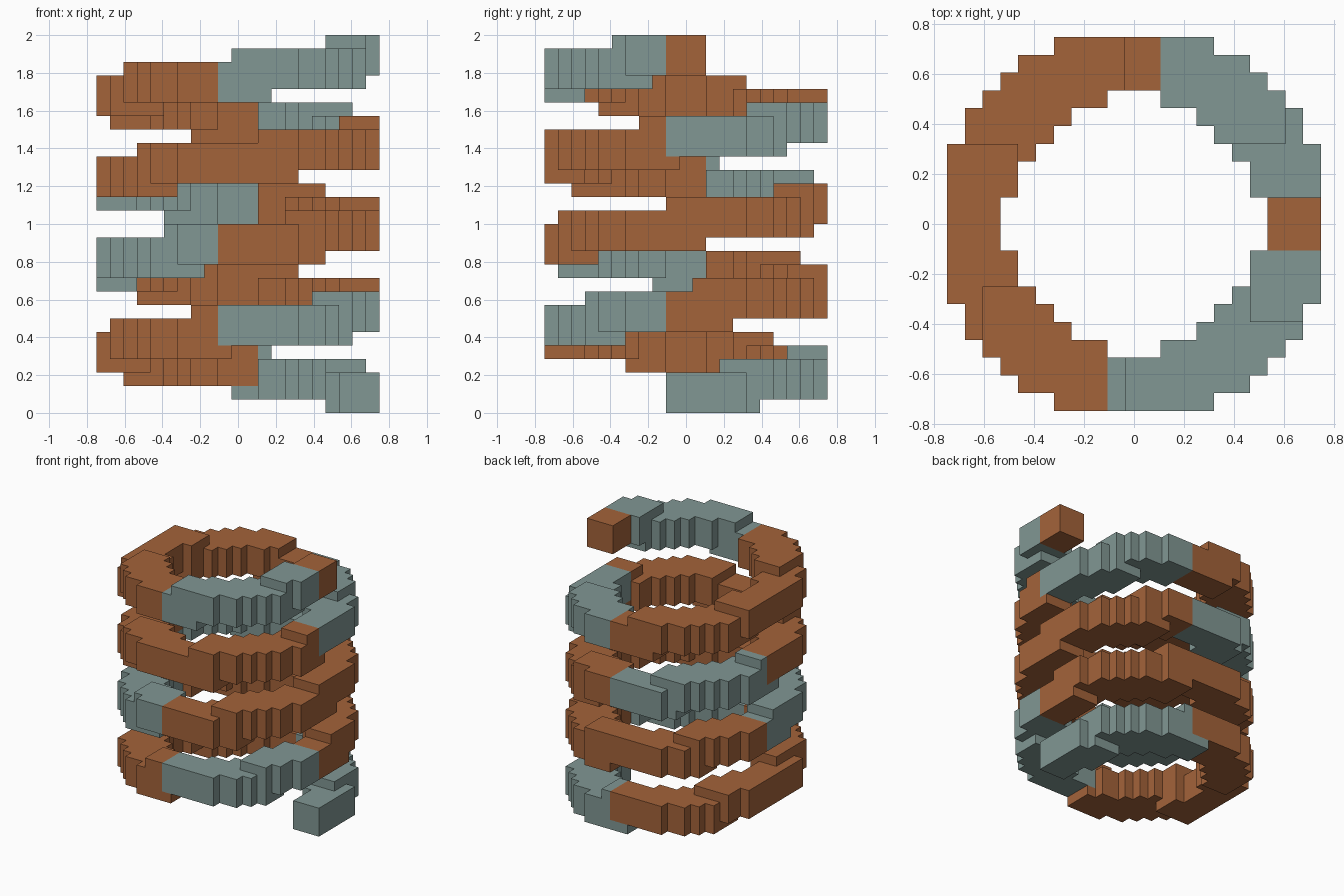
import bpy, bmesh, math
from mathutils import Vector

if "Cube" in bpy.data.objects:
    bpy.data.objects.remove(bpy.data.objects["Cube"])

U = 2 / 28            # voxel size: model is 21 x 21 x 28 voxels
RADIUS, TURNS, RISE = 9, 4, 25
# colour of each quarter turn, bottom to top (T = teal, O = orange)
QUARTERS = "TOOTOOTOOTOOTOOTO"
QUARTERS = "TOOT" "OOTO" "OTOO" "TOOT" "O"
STEPS = 8000

# Sweep a 3x3x3 voxel brush up the helix; later stamps overwrite earlier ones
cells = {}
last = None
for i in range(STEPS + 1):
    t = i / STEPS
    a = t * TURNS * 2 * math.pi
    key = (round(RADIUS * math.cos(a)), round(RADIUS * math.sin(a)),
           round(1 + RISE * t), QUARTERS[i * TURNS * 4 // STEPS])
    if key == last:
        continue
    last = key
    x, y, z, c = key
    for dx in (-1, 0, 1):
        for dy in (-1, 0, 1):
            for dz in (-1, 0, 1):
                cells[x + dx, y + dy, z + dz] = c


def coil_part(name, code, colour):
    """Mesh of the exposed voxel faces of one colour."""
    bm = bmesh.new()
    for cell, c in cells.items():
        if c != code:
            continue
        centre = Vector((cell[0], cell[1], cell[2] + 0.5))
        for axis in range(3):
            for s in (-1, 1):
                n = [0, 0, 0]
                n[axis] = s
                if tuple(p + q for p, q in zip(cell, n)) in cells:
                    continue
                n = Vector(n)
                u = Vector((n.y, n.z, n.x))
                v = n.cross(u)
                bm.faces.new([bm.verts.new((centre + (n + u * p + v * q) / 2) * U)
                              for p, q in ((-1, -1), (1, -1), (1, 1), (-1, 1))])
    bmesh.ops.remove_doubles(bm, verts=bm.verts[:], dist=U / 100)
    # merge flat neighbouring faces
    bmesh.ops.dissolve_limit(bm, angle_limit=0.01, verts=bm.verts[:], edges=bm.edges[:])
    mesh = bpy.data.meshes.new(name)
    bm.to_mesh(mesh)
    bm.free()
    mat = bpy.data.materials.new(name)
    mat.diffuse_color = colour
    mat.use_nodes = True
    mat.node_tree.nodes["Principled BSDF"].inputs["Base Color"].default_value = mat.diffuse_color
    mesh.materials.append(mat)
    bpy.context.collection.objects.link(bpy.data.objects.new(name, mesh))


coil_part("teal_coil_segments", "T", (0.22, 0.31, 0.295, 1))
coil_part("orange_coil_segments", "O", (0.37, 0.125, 0.042, 1))
